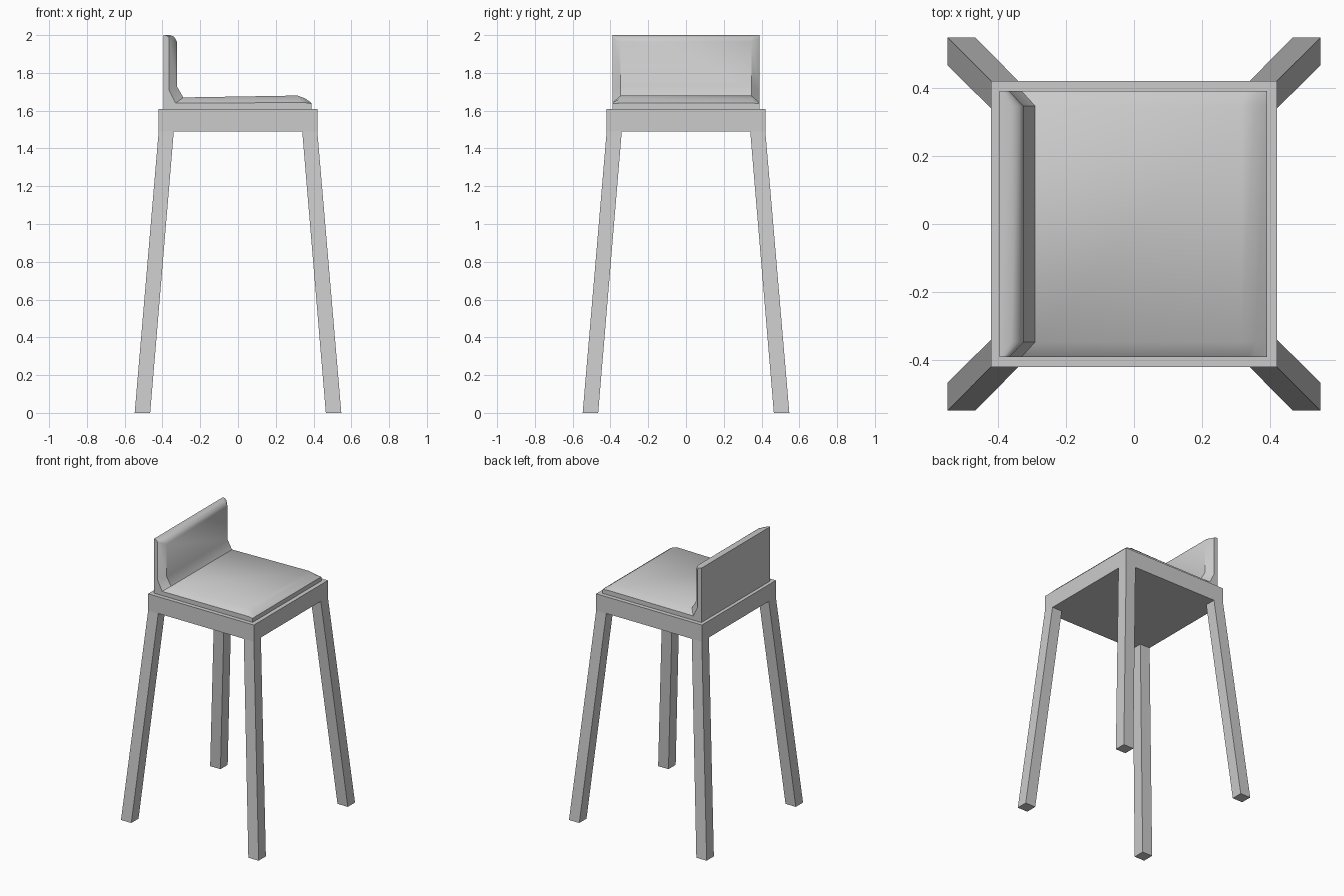
import bpy, bmesh

if "Cube" in bpy.data.objects:
    bpy.data.objects.remove(bpy.data.objects["Cube"])


def make_object(name, bm):
    bmesh.ops.recalc_face_normals(bm, faces=bm.faces)
    mesh = bpy.data.meshes.new(name)
    bm.to_mesh(mesh)
    bm.free()
    obj = bpy.data.objects.new(name, mesh)
    bpy.context.collection.objects.link(obj)
    return obj


def loft(name, rings):
    """Skin a list of equal-length closed rings and cap both ends."""
    bm = bmesh.new()
    loops = [[bm.verts.new(p) for p in ring] for ring in rings]
    n = len(loops[0])
    for a, b in zip(loops, loops[1:]):
        for i in range(n):
            j = (i + 1) % n
            bm.faces.new((a[i], a[j], b[j], b[i]))
    bm.faces.new(loops[0])
    bm.faces.new(loops[-1])
    return make_object(name, bm)


def square(inner_x, outer_x, inner_y, outer_y, z):
    return [(inner_x, inner_y, z), (outer_x, inner_y, z),
            (outer_x, outer_y, z), (inner_x, outer_y, z)]


# Seat frame
loft("seat_frame", [square(-0.42, 0.42, -0.42, 0.42, z) for z in (1.49, 1.61)])

# Four splayed legs with level feet
for name, sx, sy in (("front_right_leg", 1, -1), ("front_left_leg", -1, -1),
                     ("back_right_leg", 1, 1), ("back_left_leg", -1, 1)):
    loft(name, [square(sx * i, sx * o, sy * i, sy * o, z)
                for i, o, z in ((0.465, 0.547, 0), (0.34, 0.42, 1.49))])

# Seat shell with low backrest: full profile in the middle, slimmer at the ends
middle = [(-0.395, 1.61), (-0.395, 2.0), (-0.36, 2.0), (-0.337, 1.99),
          (-0.324, 1.965), (-0.324, 1.73), (-0.29, 1.67), (0.315, 1.68),
          (0.355, 1.665), (0.39, 1.64), (0.39, 1.61)]
end = [(-0.395, 1.61), (-0.395, 2.0), (-0.385, 2.0), (-0.375, 1.997),
       (-0.365, 1.985), (-0.365, 1.71), (-0.33, 1.64), (0.33, 1.643),
       (0.36, 1.642), (0.39, 1.638), (0.39, 1.61)]
seat = loft("seat_and_backrest",
            [[(x, y, z) for x, z in profile]
             for y, profile in ((-0.39, end), (-0.346, middle),
                                (0.346, middle), (0.39, end))])
bpy.ops.object.select_all(action='DESELECT')
seat.select_set(True)
bpy.context.view_layer.objects.active = seat
bpy.ops.object.shade_smooth_by_angle(angle=0.7)
